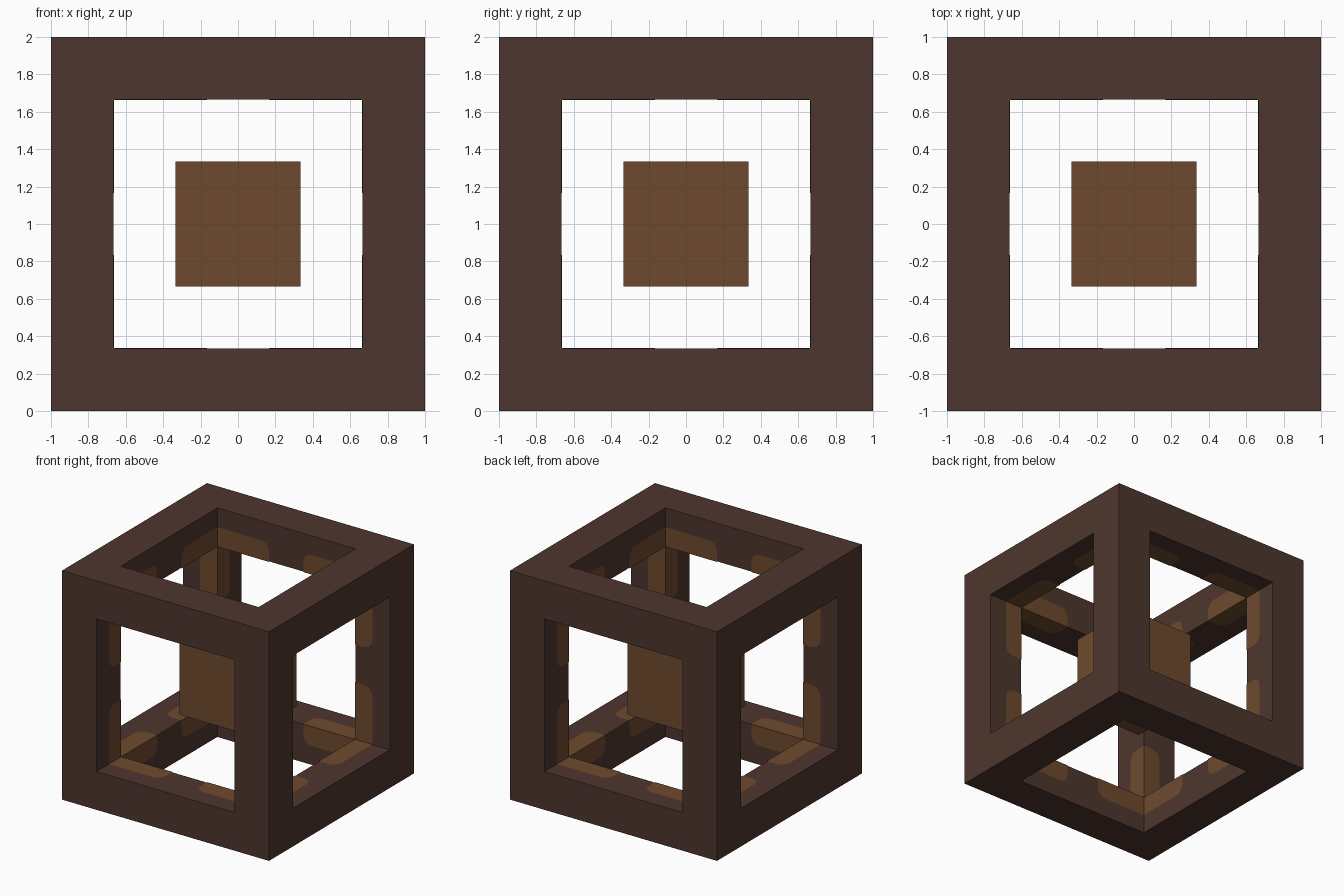
import bpy
import bmesh
import math
from itertools import permutations, product
from mathutils import Vector

HALF = 1.0            # half the outer size
INNER = 2 / 3         # half the opening
THIRD = 2 / 3         # size of one grid cell of the inner cube
CENTRE = Vector((0, 0, 1))

if "Cube" in bpy.data.objects:
    bpy.data.objects.remove(bpy.data.objects["Cube"], do_unlink=True)


def srgb(*rgb):
    return [((c / 255 + 0.055) / 1.055) ** 2.4 for c in rgb] + [1.0]


def make_material(name, colour):
    mat = bpy.data.materials.new(name)
    mat.use_nodes = True
    mat.diffuse_color = colour
    node = next(n for n in mat.node_tree.nodes if n.type == "BSDF_PRINCIPLED")
    node.inputs["Base Color"].default_value = colour
    node.inputs["Roughness"].default_value = 0.8
    return mat


def finish(bm, name, mat):
    mesh = bpy.data.meshes.new(name)
    bm.to_mesh(mesh)
    bm.free()
    mesh.materials.append(mat)
    obj = bpy.data.objects.new(name, mesh)
    obj.location = CENTRE
    bpy.context.collection.objects.link(obj)
    return obj


dark_brown = make_material("dark brown", srgb(78, 54, 46))
light_brown = make_material("light brown", srgb(110, 74, 46))

# Open frame: a block of cells with the core and face centres left out
bm = bmesh.new()
cuts = (-HALF, -INNER, INNER, HALF)
for cell in product(range(3), repeat=3):
    if cell.count(1) > 1:
        continue
    low = Vector([cuts[i] for i in cell])
    high = Vector([cuts[i + 1] for i in cell])
    cube = bmesh.ops.create_cube(bm, size=1)["verts"]
    bmesh.ops.scale(bm, vec=high - low, verts=cube)
    bmesh.ops.translate(bm, vec=(low + high) / 2, verts=cube)
bmesh.ops.remove_doubles(bm, verts=bm.verts, dist=0.0001)
# Remove the walls shared by two cells
groups = {}
for face in bm.faces:
    key = tuple(round(c, 3) for c in face.calc_center_median())
    groups.setdefault(key, []).append(face)
shared = [f for g in groups.values() if len(g) > 1 for f in g]
bmesh.ops.delete(bm, geom=shared, context="FACES")
bmesh.ops.recalc_face_normals(bm, faces=bm.faces)
finish(bm, "frame", dark_brown)

# Floating core
bm = bmesh.new()
bmesh.ops.create_cube(bm, size=THIRD)
finish(bm, "core", light_brown)

# Patches on the inner walls, folded round each inner corner
LIFT = 0.003
near = INNER - LIFT
end, rim, radius = 1 / 6, 5 / 6, 0.08
outline = [(near, near), (near, rim)]
for step in range(6):
    a = math.pi / 2 * (1 + step / 5)
    outline.append((end + radius + radius * math.cos(a),
                    rim - radius + radius * math.sin(a)))
outline.append((end, near))

bm = bmesh.new()
for normal, along, depth in permutations(range(3)):
    for signs in product((-1, 1), repeat=3):
        verts = []
        for l, d in outline:
            co = Vector()
            co[normal], co[along], co[depth] = near, l, d
            verts.append(bm.verts.new([c * s for c, s in zip(co, signs)]))
        face = bm.faces.new(verts)
        face.normal_update()
        if face.normal[normal] * signs[normal] > 0:
            face.normal_flip()
bmesh.ops.remove_doubles(bm, verts=bm.verts, dist=0.0001)
finish(bm, "corner_patches", light_brown)
